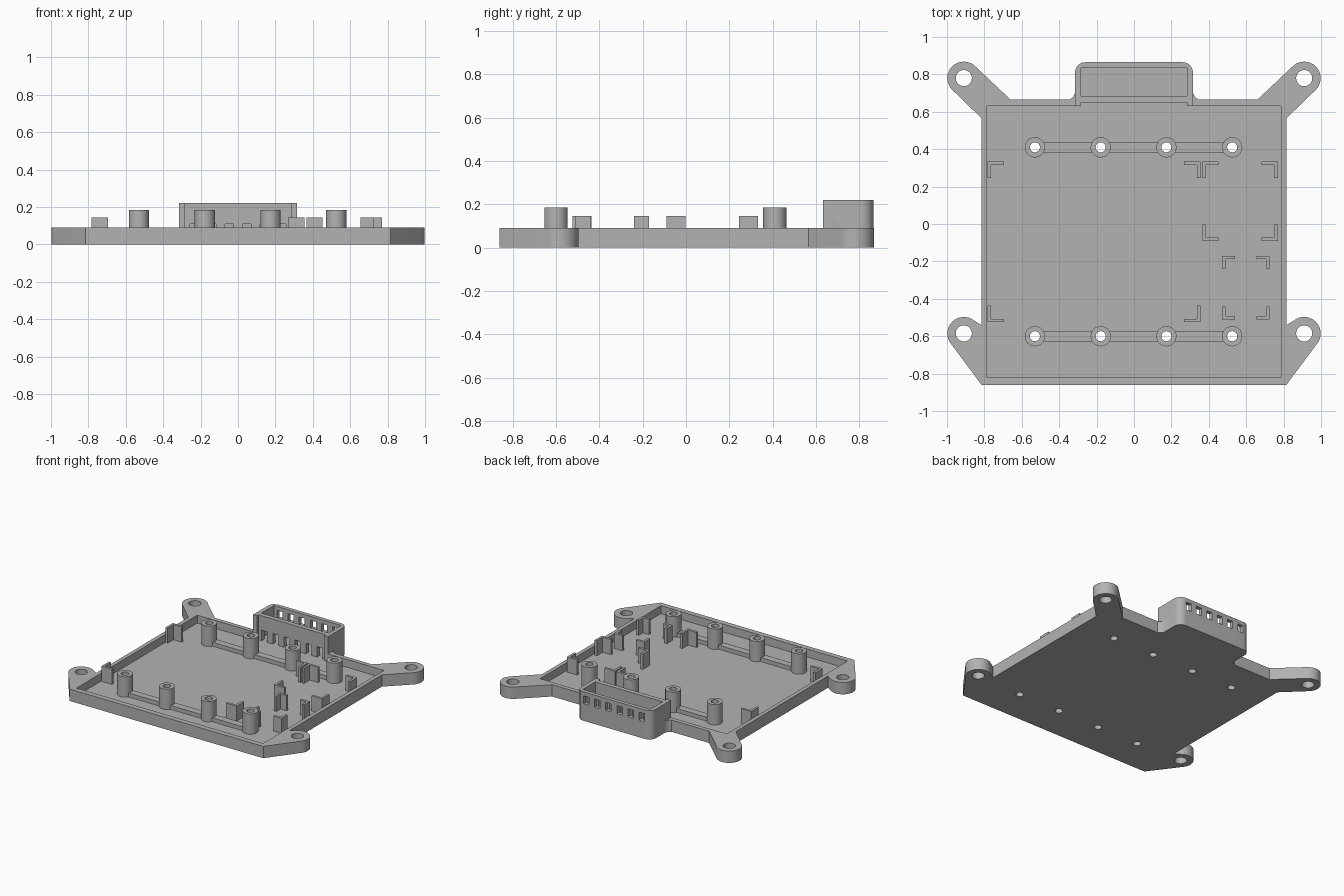
import bpy, bmesh, math
from mathutils.geometry import convex_hull_2d

if "Cube" in bpy.data.objects:
    bpy.data.objects.remove(bpy.data.objects["Cube"])

grey = bpy.data.materials.new("plain grey")
grey.diffuse_color = (0.45, 0.45, 0.45, 1)
grey.use_nodes = True
grey.node_tree.nodes["Principled BSDF"].inputs["Base Color"].default_value = grey.diffuse_color

FLOOR, RIM, TOP = 0.03, 0.09, 0.22


def prism(name, pts, z0, z1):
    """Extrude a flat outline from z0 to z1."""
    bm = bmesh.new()
    face = bm.faces.new([bm.verts.new((x, y, z0)) for x, y in pts])
    ext = bmesh.ops.extrude_face_region(bm, geom=[face])
    for v in ext["geom"]:
        if isinstance(v, bmesh.types.BMVert):
            v.co.z = z1
    bmesh.ops.recalc_face_normals(bm, faces=bm.faces)
    me = bpy.data.meshes.new(name)
    bm.to_mesh(me)
    bm.free()
    me.materials.append(grey)
    ob = bpy.data.objects.new(name, me)
    bpy.context.collection.objects.link(ob)
    return ob


def rect(x0, x1, y0, y1):
    return [(x0, y0), (x1, y0), (x1, y1), (x0, y1)]


def arc(cx, cy, r, a0=0, a1=360, n=40, closed=True):
    steps = n if closed else n + 1
    return [(cx + r * math.cos(math.radians(a0 + (a1 - a0) * i / n)),
             cy + r * math.sin(math.radians(a0 + (a1 - a0) * i / n))) for i in range(steps)]


def combine(target, tool, op, keep=False):
    """Apply a boolean and discard the tool."""
    mod = target.modifiers.new("bool", "BOOLEAN")
    mod.operation, mod.solver, mod.object = op, "EXACT", tool
    bpy.context.view_layer.objects.active = target
    bpy.ops.object.modifier_apply(modifier=mod.name)
    if not keep:
        bpy.data.objects.remove(tool)


def cut(target, pts, z0, z1):
    combine(target, prism("cutter", pts, z0, z1), "DIFFERENCE")


# Tray block
tray = prism("tray", rect(-0.815, 0.815, -0.86, 0.665), 0, RIM)

# Mounting ears on the four corners
EARS = [(0.78, [(0.66, 0.665), (0.815, 0.565), (0.66, 0.565)]),
        (-0.585, [(0.815, -0.86), (0.80, -0.86), (0.80, -0.55), (0.815, -0.55)])]
for s in (-1, 1):
    for cy, root in EARS:
        pts = arc(0.91, cy, 0.088) + root
        hull = [pts[i] for i in convex_hull_2d(pts)]
        combine(tray, prism("ear", [(s * x, y) for x, y in hull], 0, RIM), "UNION")

# Connector housing with rounded rear corners and a flared root
housing = ([(-0.315, 0.632), (0.315, 0.632)]
           + arc(0.26, 0.81, 0.055, 0, 90, 8, False)
           + arc(-0.26, 0.81, 0.055, 90, 180, 8, False))
combine(tray, prism("housing", housing, 0, TOP), "UNION")
root = [(-0.345, 0.64), (0.345, 0.64), (0.345, 0.665), (0.325, 0.68), (0.314, 0.705),
        (-0.314, 0.705), (-0.325, 0.68), (-0.345, 0.665)]
combine(tray, prism("root", root, 0, RIM), "UNION")

# Hollow tray interior and connector pocket
cut(tray, [(-0.785, -0.82), (0.785, -0.82), (0.785, 0.632), (0.283, 0.632),
           (0.283, 0.65), (-0.283, 0.65), (-0.283, 0.632), (-0.785, 0.632)], FLOOR, 0.4)
cut(tray, rect(-0.283, 0.283, 0.685, 0.835), FLOOR, 0.4)

# Six pin slots in the front wall and six windows in the rear wall
for i in range(6):
    x = (i - 2.5) * 0.093
    cut(tray, rect(x - 0.023, x + 0.023, 0.64, 0.70), FLOOR, 0.11)
    cut(tray, rect(x - 0.023, x + 0.023, 0.82, 0.90), 0.13, 0.19)

# Ear screw holes
for s in (-1, 1):
    for cy, _ in EARS:
        cut(tray, arc(s * 0.91, cy, 0.043), -0.1, 0.3)

# Standoff posts drilled through the floor, joined by low ribs
POSTS = [-0.53, -0.178, 0.173, 0.525]
for y in (0.41, -0.60):
    for i, x in enumerate(POSTS):
        post = prism("standoff_post", arc(x, y, 0.054, n=32), FLOOR - 0.01, 0.185)
        hole = arc(x, y, 0.027, n=24)
        cut(post, hole, -0.1, 0.3)
        cut(tray, hole, -0.1, 0.3)
        if i:
            prism("standoff_rib", rect(POSTS[i - 1] + 0.042, x - 0.042, y - 0.027, y + 0.027),
                  FLOOR - 0.01, 0.06)

# L-shaped corner brackets holding three boards: x0, x1, y0, y1, arm length
BOARDS = [(-0.782, 0.355, -0.525, 0.333, 0.088),
          (0.365, 0.77, -0.09, 0.333, 0.088),
          (0.47, 0.725, -0.51, -0.17, 0.07)]
T = 0.018
for x0, x1, y0, y1, a in BOARDS:
    for x, dx in ((x0, 1), (x1, -1)):
        for y, dy in ((y0, 1), (y1, -1)):
            ell = [(0, 0), (a, 0), (a, T), (T, T), (T, a), (0, a)]
            prism("corner_bracket", [(x + dx * u, y + dy * v) for u, v in ell],
                  FLOOR - 0.01, 0.145)

# Smooth round walls, keep hard edges
bpy.ops.object.select_all(action="SELECT")
bpy.ops.object.shade_smooth_by_angle(angle=math.radians(30))
